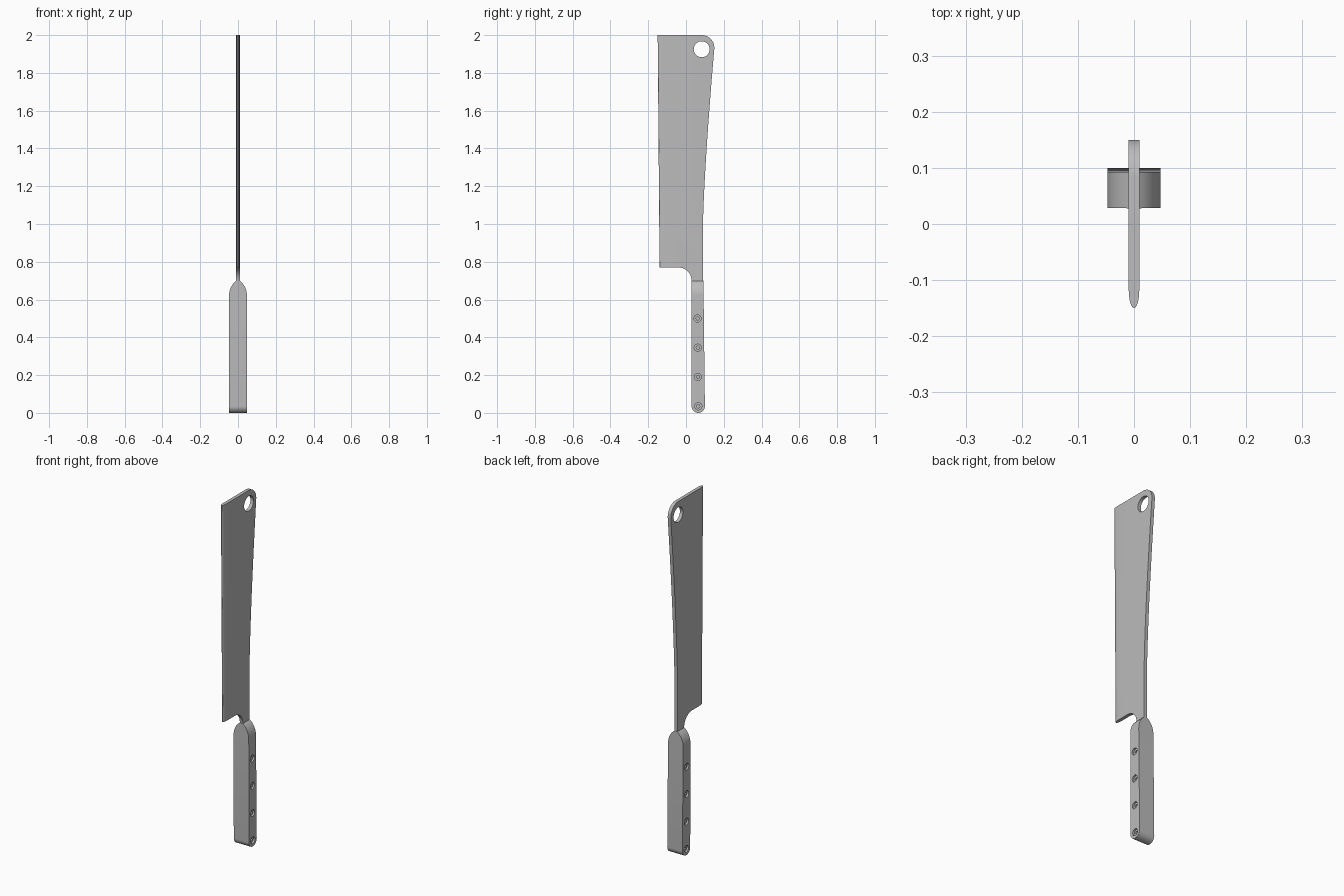
import bpy, bmesh
from math import sin, cos, pi, radians
from mathutils import Matrix, Vector

cube = bpy.data.objects.get("Cube")
if cube:
    bpy.data.objects.remove(cube)

steel = bpy.data.materials.new("grey_steel")
steel.use_nodes = True
GREY = (0.5, 0.5, 0.5, 1)
steel.diffuse_color = GREY
steel.node_tree.nodes["Principled BSDF"].inputs["Base Color"].default_value = GREY


def arc(cx, cy, r, a0, a1, n=14):
    angles = [radians(a0 + (a1 - a0) * i / n) for i in range(n + 1)]
    return [(cx + r * cos(a), cy + r * sin(a)) for a in angles]


def prism(name, points, place, depth, helper=False):
    """Extrude a 2D outline; place maps (u, v) to 3D, depth is the sweep."""
    bm = bmesh.new()
    face = bm.faces.new([bm.verts.new(place(u, v)) for u, v in points])
    ext = bmesh.ops.extrude_face_region(bm, geom=[face])
    moved = [g for g in ext["geom"] if isinstance(g, bmesh.types.BMVert)]
    bmesh.ops.translate(bm, verts=moved, vec=Vector(depth))
    bmesh.ops.recalc_face_normals(bm, faces=bm.faces)
    mesh = bpy.data.meshes.new(name)
    bm.to_mesh(mesh)
    bm.free()
    ob = bpy.data.objects.new(name, mesh)
    bpy.context.collection.objects.link(ob)
    mesh.materials.append(steel)
    ob.hide_render = helper
    return ob


def side(name, points, half, helper=False):
    return prism(name, points, lambda y, z: (-half, y, z), (2 * half, 0, 0), helper)


def combine(ob, tool, operation):
    """Apply a boolean and discard the tool."""
    mod = ob.modifiers.new("bool", "BOOLEAN")
    mod.object, mod.operation, mod.solver = tool, operation, "EXACT"
    bpy.ops.object.select_all(action="DESELECT")
    bpy.context.view_layer.objects.active = ob
    ob.select_set(True)
    bpy.ops.object.modifier_apply(modifier=mod.name)
    bpy.data.objects.remove(tool)


def smooth(ob):
    bpy.ops.object.select_all(action="DESELECT")
    bpy.context.view_layer.objects.active = ob
    ob.select_set(True)
    bpy.ops.object.shade_smooth_by_angle(angle=radians(25))


# Blade outline: heel, concave choil, curved spine and rounded tip corner
z_low, z_high = 1.0, 1.93
spine = []
for i in range(17):
    t = i / 16
    spine.append((0.09 + 0.06 * t ** 1.35, z_low + (z_high - z_low) * t))
outline = [(-0.15, 2.0), (-0.14, 0.77)]
outline += arc(-0.04, 0.70, 0.07, 90, 0)
outline += [(0.03, 0.66), (0.09, 0.66)] + spine
outline += arc(0.083, 1.933, 0.067, 0, 90)
blade = side("blade", outline, 0.03)

# Ground cutting edge, swept along the slightly leaning front
half = 0.0095
bevel = [(half * sin(pi / 2 * i / 6), -0.142 + 0.034 * (1 - cos(pi / 2 * i / 6)))
         for i in range(7)]
section = bevel + [(half, 0.3), (-half, 0.3)] + [(-x, y) for x, y in bevel[:0:-1]]
grind = prism("grind_helper", section, lambda x, y: (x, y + 0.0035, 0.6),
              (0, -0.0122, 1.5), True)
combine(blade, grind, "INTERSECT")

# Hanging hole
combine(blade, side("hole_helper", arc(0.083, 1.925, 0.042, 0, 351, 39), 0.1, True),
        "DIFFERENCE")
smooth(blade)

# Handle: round butt from the side, pointed shoulders from the front
handle = side("handle", [(0.092, 0.72), (0.028, 0.72)]
              + arc(0.065, 0.035, 0.035, 180, 360, 20), 0.06)
width = 0.0475
shoulder = [(width - 0.0395 * (1 - cos(radians(a))) / (1 - cos(radians(60))),
             0.62 + 0.08 * sin(radians(a)) / sin(radians(60)))
            for a in range(0, 61, 6)]
front = [(width, -0.1)] + shoulder + [(-x, z) for x, z in shoulder[::-1]] + [(-width, -0.1)]
combine(handle, prism("shoulder_helper", front, lambda x, z: (x, -0.1, z),
                      (0, 0.4, 0), True), "INTERSECT")

# Sunken screws on both sides: round seat with a hexagonal socket
SCREWS = [(0.061, 0.5), (0.062, 0.345), (0.063, 0.19), (0.065, 0.035)]
for y, z in SCREWS:
    for s in (-1, 1):
        for radius, count, depth in ((0.019, 24, 0.01), (0.009, 6, 0.02)):
            ring = arc(y, z, radius, 0, 360 - 360 / count, count - 1)
            cutter = prism("screw_helper", ring,
                           lambda u, v: (s * (width - depth), u, v),
                           (s * 0.1, 0, 0), True)
            combine(handle, cutter, "DIFFERENCE")
smooth(handle)
